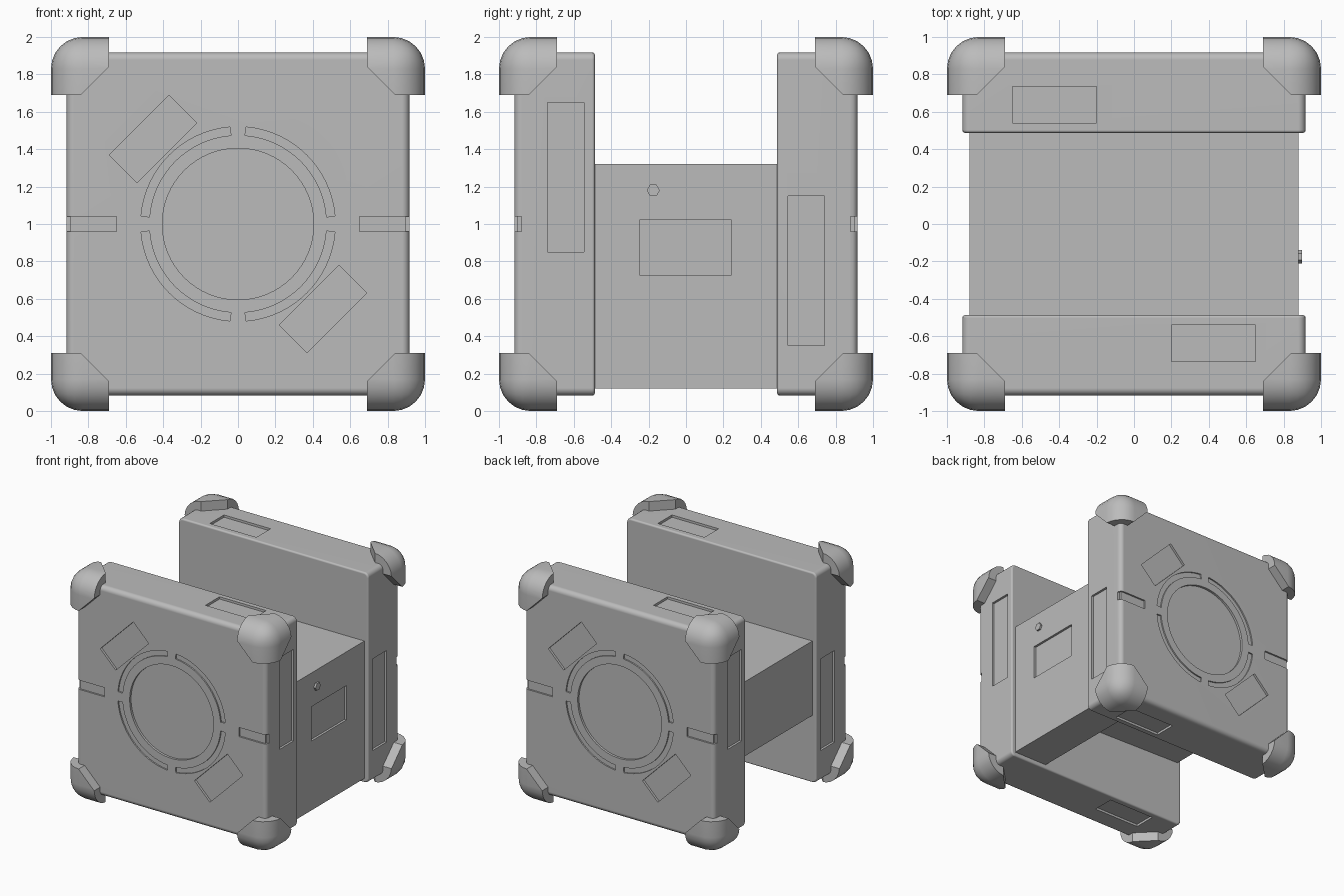
import bpy, bmesh, math
from mathutils import Matrix, Vector

if "Cube" in bpy.data.objects:
    bpy.data.objects.remove(bpy.data.objects["Cube"])

grey = bpy.data.materials.new("mid grey")
grey.diffuse_color = (0.5, 0.5, 0.5, 1)
grey.use_nodes = True
grey.node_tree.nodes["Principled BSDF"].inputs["Base Color"].default_value = grey.diffuse_color


def finish(bm, name, smooth=True):
    bmesh.ops.recalc_face_normals(bm, faces=bm.faces)
    me = bpy.data.meshes.new(name)
    bm.to_mesh(me)
    bm.free()
    me.materials.append(grey)
    ob = bpy.data.objects.new(name, me)
    bpy.context.collection.objects.link(ob)
    if smooth:
        smooth_by_angle(ob)
    return ob


def activate(ob):
    bpy.ops.object.select_all(action='DESELECT')
    ob.select_set(True)
    bpy.context.view_layer.objects.active = ob


def smooth_by_angle(ob):
    activate(ob)
    bpy.ops.object.shade_smooth_by_angle(angle=math.radians(35))
    ob.modifiers.new("weighted", 'WEIGHTED_NORMAL').keep_sharp = True


def prism(bm, pts, axis, a, b):
    """Extrude a 2D outline along an axis from a to b."""
    def place(p, d):
        u, v = p
        return {'x': (d, u, v), 'y': (u, d, v), 'z': (u, v, d)}[axis]
    f = bm.faces.new([bm.verts.new(place(p, a)) for p in pts])
    ext = bmesh.ops.extrude_face_region(bm, geom=[f])['geom']
    move = Vector(place((0, 0), b - a))
    bmesh.ops.translate(bm, vec=move, verts=[g for g in ext if isinstance(g, bmesh.types.BMVert)])


def rect(u0, u1, v0, v1):
    return [(u0, v0), (u1, v0), (u1, v1), (u0, v1)]


def arc(r, a0, a1, n, cz=1.0):
    return [(r * math.cos(a0 + (a1 - a0) * i / n), cz + r * math.sin(a0 + (a1 - a0) * i / n))
            for i in range(n + 1)]


def cut(ob, cutter_bm):
    cutter = finish(cutter_bm, "cutter", False)
    cutter.hide_render = True
    m = ob.modifiers.new("cut", 'BOOLEAN')
    m.operation, m.solver, m.object = 'DIFFERENCE', 'EXACT', cutter
    activate(ob)
    bpy.ops.object.modifier_apply(modifier=m.name)
    bpy.data.objects.remove(cutter)


# Front slab with a soft outer edge and a tight inner edge
S, Y_IN, D, FAR = 0.917, -0.487, 0.02, 1.1
bm = bmesh.new()
prism(bm, rect(-S, S, 1 - S, 1 + S), 'y', -S, Y_IN)
inner = lambda e: all(abs(v.co.y - Y_IN) < 1e-4 for v in e.verts)
for width, want in ((0.04, False), (0.015, True)):
    edges = [e for e in bm.edges if inner(e) == want]
    bmesh.ops.bevel(bm, geom=edges, offset=width, segments=4, profile=0.5, affect='EDGES')
slab = finish(bm, "front_slab", False)

# Recesses in the slab
bm = bmesh.new()
prism(bm, arc(0.405, 0, math.tau * 63 / 64, 63), 'y', -FAR, -S + D)
for sx in (-1, 1):
    # diagonal plates on the face
    cx, cz = sx * 0.455, 1 - sx * 0.455
    c = math.sqrt(0.5)
    pts = [(cx + (u - v) * c, cz + (u + v) * c) for u, v in rect(-0.225, 0.225, -0.105, 0.105)]
    prism(bm, pts, 'y', -FAR, -S + D)
    # short strap grooves that wrap round the vertical edges
    strap = [(0.65, -FAR), (FAR, -FAR), (FAR, -0.88), (S - D, -0.88), (S - D, -S + 0.015), (0.65, -S + 0.015)]
    prism(bm, [(sx * u, v) for u, v in strap], 'z', 0.96, 1.04)
    # long recesses on the ends, short ones on top and bottom
    prism(bm, rect(-0.74, -0.545, 1 + (sx * 0.25 - 0.4), 1 + (sx * 0.25 + 0.4)), 'x', sx * (S - D), sx * FAR)
    prism(bm, rect(sx * 0.2, sx * 0.65, -0.735, -0.54), 'z', 1 + sx * (S - D), 1 + sx * FAR)
for k in range(4):
    # ring groove in four arcs
    a0, a1 = k * math.pi / 2 + 0.08, (k + 1) * math.pi / 2 - 0.08
    prism(bm, arc(0.52, a0, a1, 16) + arc(0.475, a1, a0, 16), 'y', -FAR, -S + 0.012)
cut(slab, bm)

# Back slab is the front one turned half round
back_mesh = slab.data.copy()
back_mesh.transform(Matrix.Rotation(math.pi, 4, 'Z'))
back = bpy.data.objects.new("back_slab", back_mesh)
bpy.context.collection.objects.link(back)
smooth_by_angle(slab)
smooth_by_angle(back)

# Middle block, with its underside cut away towards the left
bm = bmesh.new()
profile = [(0.88, 0.12), (0.88, 1.32), (-0.88, 1.32), (-0.88, 0.67), (0, 0.65), (0.5, 0.38), (0.55, 0.12)]
prism(bm, profile, 'y', -0.5, 0.5)
block = finish(bm, "middle_block", False)
bm = bmesh.new()
prism(bm, rect(-0.245, 0.24, 0.725, 1.025), 'x', 0.86, FAR)
cut(block, bm)

# Hexagonal bolt on the right side
bm = bmesh.new()
prism(bm, [(-0.175 + 0.035 * math.cos(i * math.pi / 3), 1.18 + 0.035 * math.sin(i * math.pi / 3))
           for i in range(6)], 'x', 0.87, 0.897)
finish(bm, "side_bolt", False)

# Corner guards: the corners of one large rounded cube
bm = bmesh.new()
bmesh.ops.create_cube(bm, size=2)
bmesh.ops.bevel(bm, geom=bm.edges[:], offset=0.17, segments=6, profile=0.5, affect='EDGES')
planes = [((1, 0, 0), 0.69), ((0, 1, 0), 0.69), ((0, 0, 1), 0.69),
          ((1, 1, 0), 0.765), ((1, 0, 1), 0.765), ((0, 1, 1), 0.765)]
for n, d in planes:
    bmesh.ops.bisect_plane(bm, geom=bm.verts[:] + bm.edges[:] + bm.faces[:],
                           plane_co=Vector(n) * d, plane_no=Vector(n), clear_inner=True)
    bmesh.ops.holes_fill(bm, edges=[e for e in bm.edges if e.is_boundary], sides=0)
for sx, xn in ((-1, "left"), (1, "right")):
    for sy, yn in ((-1, "front"), (1, "back")):
        for sz, zn in ((-1, "bottom"), (1, "top")):
            b = bm.copy()
            b.transform(Matrix.Translation((0, 0, 1)) @ Matrix.Diagonal((sx, sy, sz, 1)))
            finish(b, f"corner_guard_{yn}_{xn}_{zn}")
bm.free()
